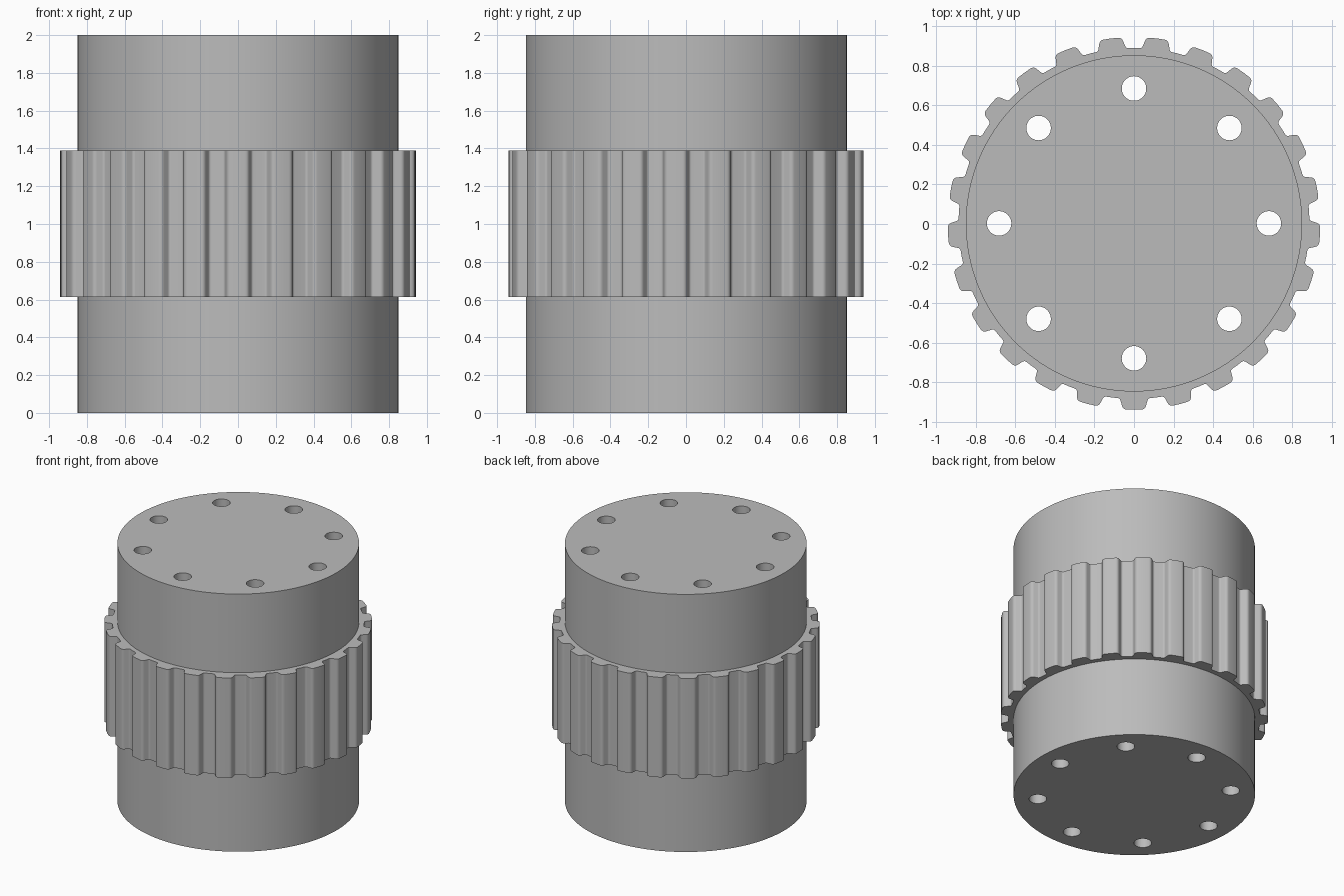
import bpy, bmesh, math
from mathutils import Vector

cube = bpy.data.objects.get("Cube")
if cube:
    bpy.data.objects.remove(cube)

TEETH = 25
DRUM_R = 0.85
ROOT_R, TIP_R = 0.887, 0.942
GEAR_Z0, GEAR_Z1 = 0.614, 1.39
Y0 = 0.003                      # axis offset that centres the odd-toothed gear

steel = bpy.data.materials.new("steel grey")
steel.use_nodes = True
GREY = (0.5, 0.5, 0.5, 1)
steel.diffuse_color = GREY
steel.node_tree.nodes["Principled BSDF"].inputs["Base Color"].default_value = GREY


def cylinder(name, radius, z0, z1, x=0, y=0, sides=128):
    bpy.ops.mesh.primitive_cylinder_add(vertices=sides, radius=radius, depth=z1 - z0,
                                        location=(x, y + Y0, (z0 + z1) / 2))
    obj = bpy.context.object
    obj.name = name
    obj.data.materials.append(steel)
    return obj


def smooth(obj):
    bpy.ops.object.select_all(action='DESELECT')
    obj.select_set(True)
    bpy.context.view_layer.objects.active = obj
    bpy.ops.object.shade_smooth_by_angle(angle=math.radians(32))


def fillet(corner, before, after, size, steps=5):
    """Round a corner between its two neighbours."""
    a = corner + (before - corner).normalized() * size
    b = corner + (after - corner).normalized() * size
    return [a.lerp(corner, t).lerp(corner.lerp(b, t), t)
            for t in (i / steps for i in range(steps + 1))]


# Drum with eight through holes
drum = cylinder("drum", DRUM_R, 0, 2)
for i in range(8):
    a = i * math.tau / 8
    cutter = cylinder("hole_cutter", 0.062, -0.1, 2.1,
                      0.682 * math.cos(a), 0.682 * math.sin(a), 40)
    cutter.hide_render = True
    cut = drum.modifiers.new("bolt_hole", 'BOOLEAN')
    cut.operation = 'DIFFERENCE'
    cut.solver = 'EXACT'
    cut.object = cutter
    bpy.context.view_layer.objects.active = drum
    bpy.ops.object.modifier_apply(modifier=cut.name)
    bpy.data.objects.remove(cutter)
smooth(drum)

# Half tooth outline: x is sideways from the tooth centre, y is radial
pitch = math.tau / TEETH
gap = Vector((ROOT_R * math.sin(pitch / 2), ROOT_R * math.cos(pitch / 2)))
root = Vector((0.071, math.sqrt(ROOT_R ** 2 - 0.071 ** 2)))
tip = Vector((0.056, math.sqrt(TIP_R ** 2 - 0.056 ** 2)))
crown = Vector((0, TIP_R))
half = [crown] + fillet(tip, crown, root, 0.02) + fillet(root, tip, gap, 0.012) + [gap]
tooth = [Vector((-p.x, p.y)) for p in reversed(half[1:])] + half[:-1]

# Toothed ring around the drum
outline = []
for k in range(TEETH):
    turn = -math.pi / 2 - k * pitch
    for p in tooth:
        outline.append((p.length, turn - math.atan2(p.x, p.y)))

bm = bmesh.new()
columns = []
for r, a in outline:
    columns.append([bm.verts.new((rad * math.cos(a), rad * math.sin(a) + Y0, z))
                    for rad, z in ((DRUM_R - 0.01, GEAR_Z0), (r, GEAR_Z0),
                                   (r, GEAR_Z1), (DRUM_R - 0.01, GEAR_Z1))])
for c, d in zip(columns, columns[1:] + columns[:1]):
    for i in range(4):
        j = (i + 1) % 4
        bm.faces.new((c[i], c[j], d[j], d[i]))
bmesh.ops.recalc_face_normals(bm, faces=bm.faces)
mesh = bpy.data.meshes.new("toothed_ring")
bm.to_mesh(mesh)
bm.free()
mesh.materials.append(steel)
ring = bpy.data.objects.new("toothed_ring", mesh)
bpy.context.collection.objects.link(ring)
smooth(ring)
